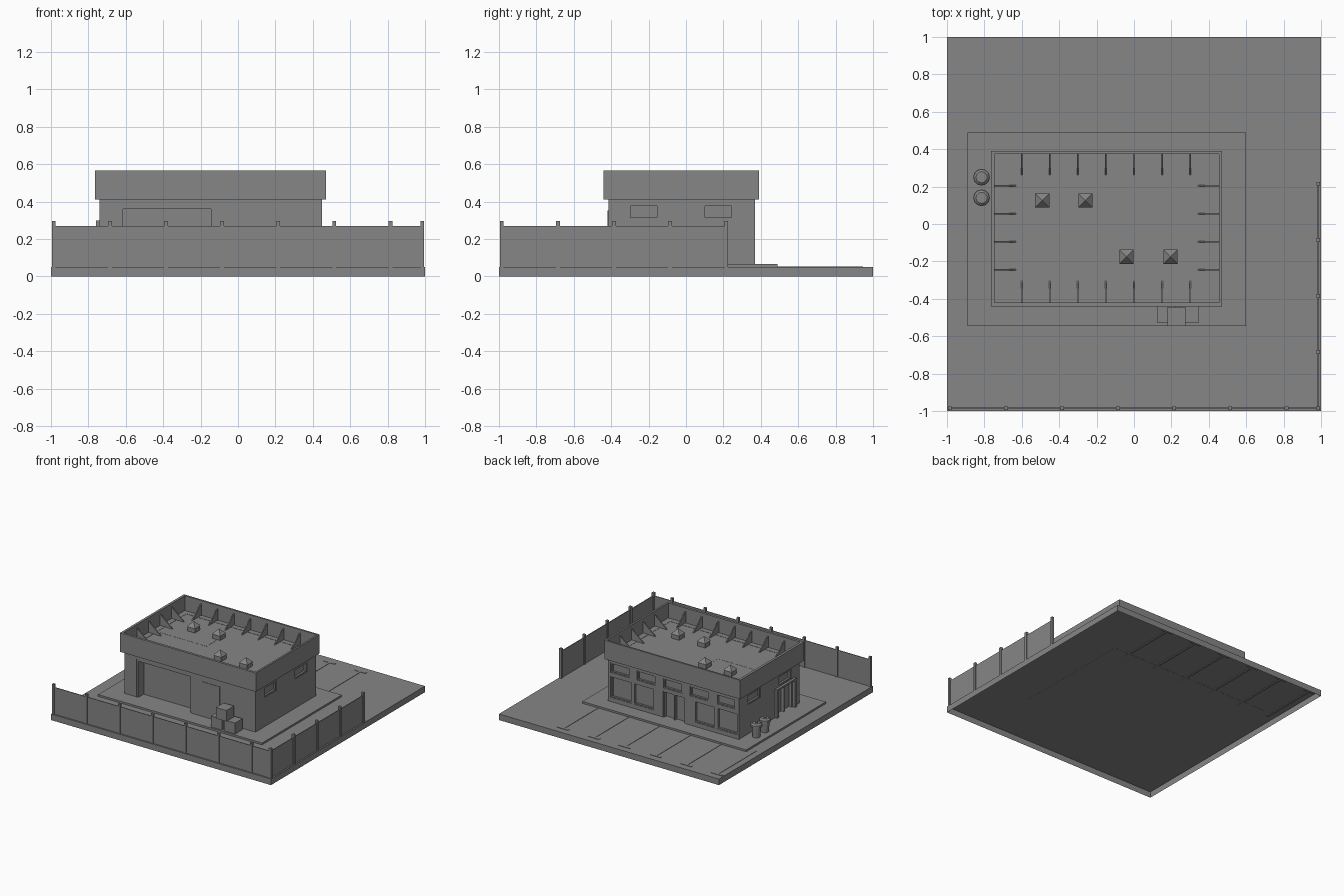
import bpy, bmesh
from mathutils import Vector

old = bpy.data.objects.get("Cube")
if old:
    bpy.data.objects.remove(old, do_unlink=True)

grey = bpy.data.materials.new("concrete_grey")
grey.use_nodes = True
tone = (0.24, 0.24, 0.24, 1)
grey.diffuse_color = tone
grey.node_tree.nodes["Principled BSDF"].inputs["Base Color"].default_value = tone


def finish(name, bm):
    bmesh.ops.recalc_face_normals(bm, faces=bm.faces)
    mesh = bpy.data.meshes.new(name)
    bm.to_mesh(mesh)
    bm.free()
    mesh.materials.append(grey)
    ob = bpy.data.objects.new(name, mesh)
    bpy.context.collection.objects.link(ob)
    return ob


def add_box(bm, x, y, z):
    """Box from three (low, high) ranges."""
    verts = bmesh.ops.create_cube(bm, size=1)["verts"]
    for v in verts:
        v.co = Vector([(a + b) / 2 + c * (b - a) for (a, b), c in zip((x, y, z), v.co)])
    return verts


def boxes(name, ranges):
    bm = bmesh.new()
    for r in ranges:
        add_box(bm, *r)
    return finish(name, bm)


def around(c, half):
    return (c - half, c + half)


# Ground tray, open underneath
bm = bmesh.new()
add_box(bm, (-1, 1), (-1, 1), (0, .05))
bmesh.ops.recalc_face_normals(bm, faces=bm.faces)
bmesh.ops.delete(bm, geom=[f for f in bm.faces if f.normal.z < -.5], context='FACES')
mesh_ground = finish("ground", bm)
mesh_ground.data.update()

GROUND, FLOOR, EAVE, TOP = .05, .065, .41, .565
boxes("walkway", [((-.89, .6), (-.545, .49), (.049, FLOOR))])

# Parking lines with a crossbar at the outer end
lines = []
for i in range(6):
    x = .46 - .28 * i
    lines.append((around(x, .008), (.44, .94), (.044, .053)))
    lines.append((around(x, .05), (.925, .945), (.044, .053)))
boxes("parking_lines", lines)

# Fence along the front and part of the right side
post = [(around(x, .01), around(-.985, .01), (GROUND, .295))
        for x in [-.985 + .3 * i for i in range(7)] + [.985]]
post += [(around(.985, .01), around(-.685 + .3 * i, .01), (GROUND, .295)) for i in range(4)]
boxes("fence_posts", post)
boxes("fence_panels", [((-.99, .99), around(-.985, .003), (GROUND, .27)),
                       (around(.985, .003), (-.985, .215), (GROUND, .27))])

# Openings: wall name, range along wall, height range, depth
X0, X1, Y0, Y1 = -.74, .45, -.415, .37
openings = []
for i in range(5):
    openings.append(("back", around(.34 - .24 * i, .085), (.305, .385), .02))
for c in (.33, .125, -.43, -.635):
    openings.append(("back", around(c, .095), (.1, .275), .02))
openings.append(("back", around(-.152, .1), (FLOOR, .28), .03))
for side in ("left", "right"):
    for c in (.172, -.225):
        openings.append((side, around(c, .08), (.305, .385), .02))
openings.append(("left", (-.33, -.12), (FLOOR, .285), .03))
openings.append(("front", (-.63, -.13), (FLOOR, .375), .07))


def on_wall(wall, span, z, inner, outer):
    """Box on a wall, from inner depth to outer protrusion."""
    if wall == "back":
        return (span, (Y1 - inner, Y1 + outer), z)
    if wall == "front":
        return (span, (Y0 - outer, Y0 + inner), z)
    if wall == "right":
        return ((X1 - inner, X1 + outer), span, z)
    return ((X0 - outer, X0 + inner), span, z)


# Walls with recessed openings and a sunken roof
walls = boxes("walls", [((X0, X1), (Y0, Y1), (FLOOR - .005, .445))])
cuts = [on_wall(w, s, z, d, .02) for w, s, z, d in openings]
cuts.append(((-.70, .405), (-.375, .33), (.432, .6)))
cutter = boxes("opening_cutter", cuts)
cutter.hide_render = True
mod = walls.modifiers.new("openings", 'BOOLEAN')
mod.operation = 'DIFFERENCE'
mod.solver = 'EXACT'
mod.object = cutter
bpy.context.view_layer.objects.active = walls
bpy.ops.object.modifier_apply(modifier=mod.name)
bpy.data.objects.remove(cutter, do_unlink=True)

# Frames set inside the openings
frames = []
for w, (a, b), (lo, hi), d in openings:
    t = .015 if w == "front" else .009
    back, face = d + .002, -.004
    for span, z in (((a, a + t), (lo, hi)), ((b - t, b), (lo, hi)),
                    ((a + t, b - t), (hi - t, hi))):
        frames.append(on_wall(w, span, z, back, face))
    if lo > FLOOR:
        frames.append(on_wall(w, (a + t, b - t), (lo, lo + t), back, face))
    elif w != "front":
        frames.append(on_wall(w, around((a + b) / 2, t / 2), (lo, hi - t), back, face))
boxes("window_and_door_frames", frames)

# Surround of the left side door
boxes("side_door_surround",
      [on_wall("left", around(y, .012), (FLOOR, .3), 0, .02) for y in (-.342, -.108)]
      + [on_wall("left", (-.354, -.096), (.285, .3), 0, .02)])

# Parapet ring
PX, PY = (-.765, .47), (-.44, .39)
IX, IY = (-.745, .455), (-.42, .375)
boxes("parapet", [
    (PX, (PY[0], IY[0]), (EAVE, TOP)), (PX, (IY[1], PY[1]), (EAVE, TOP)),
    ((PX[0], IX[0]), IY, (EAVE, TOP)), ((IX[1], PX[1]), IY, (EAVE, TOP))])
boxes("parapet_soffit", [(IX, IY, (EAVE, .443))])

# Triangular braces behind the parapet
bm = bmesh.new()


def add_brace(foot, inward):
    side = Vector((-inward.y, inward.x, 0)) * .004
    pts = [foot, foot + inward * .12, foot + Vector((0, 0, .1))]
    tri = bm.faces.new([bm.verts.new(p - side) for p in pts])
    ext = bmesh.ops.extrude_face_region(bm, geom=[tri])
    bmesh.ops.translate(bm, vec=side * 2,
                        verts=[g for g in ext["geom"] if isinstance(g, bmesh.types.BMVert)])
    bm.faces.new([bm.verts.new(p - side) for p in pts]) if not tri.is_valid else None


for i in range(7):
    for y, s in ((IY[0], 1), (IY[1], -1)):
        add_brace(Vector((-.6 + .15 * i, y, .438)), Vector((0, s, 0)))
for i in range(4):
    for x, s in ((IX[0], 1), (IX[1], -1)):
        add_brace(Vector((x, .205 - .15 * i, .438)), Vector((s, 0, 0)))
finish("parapet_braces", bm)

# Roof vents with pyramid caps, and the conduit feeding them
bm = bmesh.new()
for x, y in ((-.49, .125), (-.26, .125), (-.04, -.175), (.195, -.175)):
    add_box(bm, around(x, .034), around(y, .034), (.43, .48))
    ring = [bm.verts.new((x + a * .038, y + b * .038, .48))
            for a, b in ((-1, -1), (1, -1), (1, 1), (-1, 1))]
    tip = bm.verts.new((x, y, .52))
    bm.faces.new(ring)
    for i in range(4):
        bm.faces.new((ring[i], ring[(i + 1) % 4], tip))
finish("roof_vents", bm)
boxes("roof_conduit", [((-.70, -.25), around(-.045, .006), (.43, .444)),
                       (around(-.256, .006), (-.045, .1), (.43, .444))])

# Stacked crates and wall conduit at the front
boxes("crates", [((.125, .225), (-.53, -.435), (FLOOR, .155)),
                 ((.245, .345), (-.53, -.435), (FLOOR, .155)),
                 ((.18, .275), (-.545, -.445), (.155, .245))])
boxes("wall_conduit", [((-.03, .125), (-.419, -.41), (.345, .351)),
                       ((.119, .125), (-.419, -.41), (.15, .351))])

# Litter bins: tapered body, wide rim and a small cap
for n, y in enumerate((.25, .14)):
    bm = bmesh.new()
    for r1, r2, lo, hi in ((.03, .036, FLOOR, .15), (.045, .045, .15, .168),
                           (.042, .03, .168, .178), (.012, .012, .178, .184)):
        made = bmesh.ops.create_cone(bm, cap_ends=True, segments=12,
                                     radius1=r1, radius2=r2, depth=hi - lo)["verts"]
        bmesh.ops.translate(bm, verts=made, vec=(-.815, y, (lo + hi) / 2))
    finish("litter_bin_%d" % (n + 1), bm)
